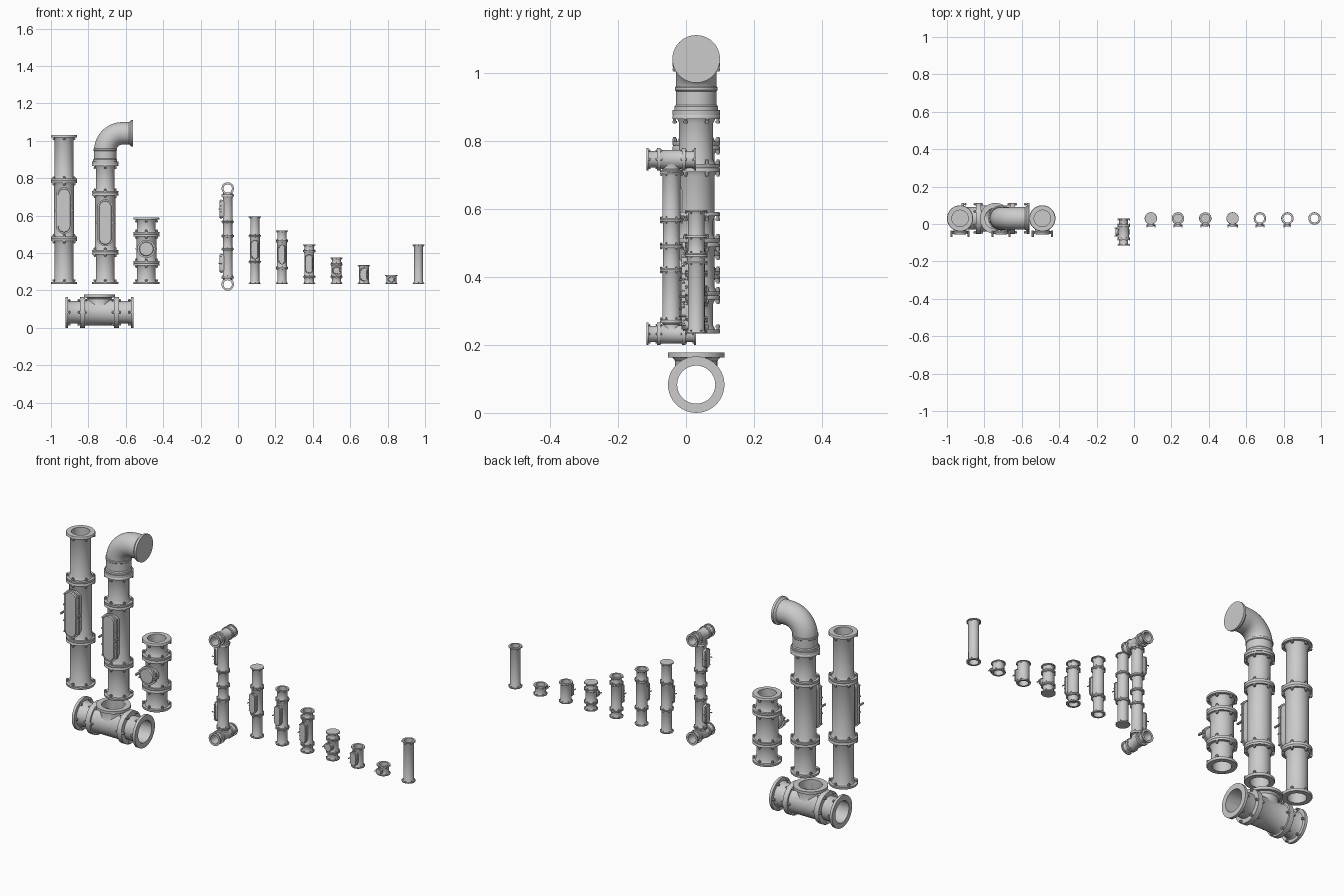
import bpy, bmesh
from math import sin, cos, pi, sqrt
from mathutils import Matrix, Vector

if "Cube" in bpy.data.objects:
    bpy.data.objects.remove(bpy.data.objects["Cube"])

T = Matrix.Translation
R = Matrix.Rotation
SEG = 40


def finish(name, bm, M):
    bmesh.ops.remove_doubles(bm, verts=bm.verts, dist=1e-6)
    bmesh.ops.recalc_face_normals(bm, faces=bm.faces)
    me = bpy.data.meshes.new(name)
    bm.to_mesh(me)
    bm.free()
    ob = bpy.data.objects.new(name, me)
    bpy.context.collection.objects.link(ob)
    ob.matrix_world = M
    return ob


def skin(bm, loops, wrap=False, caps=False):
    """Bridge successive vertex loops with quads."""
    n = len(loops[0])
    pairs = list(zip(loops, loops[1:])) + ([(loops[-1], loops[0])] if wrap else [])
    for a, b in pairs:
        for i in range(n):
            bm.faces.new((a[i], a[(i + 1) % n], b[(i + 1) % n], b[i]))
    if caps:
        bm.faces.new(loops[0])
        bm.faces.new(loops[-1])


def sweep(name, frames, M, wrap=False, caps=False):
    """Rings of given radius placed on frames (matrix, radius)."""
    bm = bmesh.new()
    ang = [2 * pi * i / SEG for i in range(SEG)]
    loops = [[bm.verts.new(f @ Vector((r * cos(a), r * sin(a), 0))) for a in ang] for f, r in frames]
    skin(bm, loops, wrap, caps)
    return finish(name, bm, M)


def lathe(name, prof, M, **k):
    return sweep(name, [(T((0, 0, z)), r) for r, z in prof], M, **k)


def rod(bm, loc, r, length, rot=Matrix()):
    bmesh.ops.create_cone(bm, cap_ends=True, segments=8, radius1=r, radius2=r,
                          depth=length, matrix=T(loc) @ rot)


def bolts(name, rings, M, n=6):
    """rings: (z, pitch radius, bolt radius, length)"""
    bm = bmesh.new()
    for z, p, r, length in rings:
        for i in range(n):
            a = 2 * pi * (i + .5) / n
            at = lambda dz: (p * cos(a), p * sin(a), z + dz)
            rod(bm, at(0), r, length)
            rod(bm, at(length * .3), r * 1.5, length * .22)
            rod(bm, at(-length * .3), r * 1.5, length * .22)
    return finish(name, bm, M)


def hatch(name, M, pipe_r, w, h, d):
    """Obround inspection door facing -y: half width w, half height h, reach d."""
    bm = bmesh.new()
    n, e = 12, h - w

    def outline(r):
        pts = [(r * cos(pi * i / n), e + r * sin(pi * i / n)) for i in range(n + 1)]
        return pts + [(-x, -z) for x, z in pts]
    # neck starts on the pipe surface
    loops = [[bm.verts.new((x, -sqrt(pipe_r ** 2 - x * x), z)) for x, z in outline(w * .82)]]
    for r, y in ((.82, .8), (1, .8), (1, .91), (.8, .91), (.74, 1)):
        loops.append([bm.verts.new((x, -d * y, z)) for x, z in outline(w * r)])
    skin(bm, loops)
    bm.faces.new(loops[-1])
    # clamp lugs round the rim, long ones at mid height
    turn = R(pi / 2, 4, 'X')
    for sx in (-1, 1):
        rod(bm, (sx * w * 1.08, -d * .95, 0), w * .13, d * .42, turn)
        for sz in (-1, 1):
            rod(bm, (sx * w * .9, -d * .87, sz * (e + w * .35)), w * .1, d * .2, turn)
            if e > w:
                rod(bm, (sx * w * .95, -d * .87, sz * e * .5), w * .1, d * .2, turn)
    return finish(name, bm, M)


def column(name, x, y, zs, big=False, bodies=(), doors=(), face=0, cap=None):
    """Flanged stack; zs are joint heights, bodies the wider segments, doors (z, w, h)."""
    r, f, bore, t, d = (.05, .07, .044, .012, .086) if big else (.0245, .033, .0222, .005, .043)
    out = []
    for i, (a, b) in enumerate(zip(zs, zs[1:])):
        q = r * 1.08 if i in bodies else r
        out += [(f * .97, a), (f, a + t * .3), (f, a + t), (q + t * .5, a + t), (q, a + t * 2),
                (q, b - t * 2), (q + t * .5, b - t), (f, b - t), (f, b - t * .3), (f * .97, b)]
    lo, hi = zs[0], zs[-1]
    M = T((x, y, 0))
    if cap is None:
        lathe(name, [(bore, lo)] + out + [(bore, hi)], M, wrap=True)
    else:
        lathe(name, [(0, lo + cap), (bore, lo + cap), (bore, lo)] + out
              + [(bore, hi), (bore, hi - cap), (0, hi - cap)], M)
    rings = [(z, f - t * .55, t * .36, t * 4.2) for z in zs[1:-1]]
    rings += [(lo + t * 1.1, f - t * .55, t * .36, t * 2.2), (hi - t * 1.1, f - t * .55, t * .36, t * 2.2)]
    bolts(name + "_bolts", rings, M)
    for i, (z, w, h) in enumerate(doors):
        hatch(f"{name}_hatch_{i + 1}", T((x, y, z)) @ R(face, 4, 'Z'), r * 1.07, w, h, d)


def boolean(ob, cutter, op):
    m = ob.modifiers.new("cut", 'BOOLEAN')
    m.operation, m.object, m.solver = op, cutter, 'EXACT'
    bpy.context.view_layer.objects.active = ob
    bpy.ops.object.modifier_apply(modifier=m.name)
    bpy.data.objects.remove(cutter)


def tee(name, M, s):
    """Flanged tee: run along local x, branch along +z."""
    f, b = .083, .056
    half = [(.07, .0), (.07, .07), (.074, .078), (f, .078), (f, .104), (.06, .104),
            (.06, .158), (.066, .168), (f, .168), (f, .182)]
    prof = [(r * s, -z * s) for r, z in reversed(half[1:])] + [(r * s, z * s) for r, z in half]
    run = M @ R(pi / 2, 4, 'Y')
    ob = lathe(name, prof, run, caps=True)
    neck = [(.062, 0), (.062, .07), (.07, .08), (f, .08), (f, .094)]
    branch = lathe("branch", [(r * s, z * s) for r, z in neck], M, caps=True)
    bore1 = lathe("bore1", [(b * s, -.3 * s), (b * s, .3 * s)], run, caps=True)
    bore2 = lathe("bore2", [(b * s, 0), (b * s, .3 * s)], M, caps=True)
    bpy.context.view_layer.update()
    boolean(ob, branch, 'UNION')
    boolean(ob, bore1, 'DIFFERENCE')
    boolean(ob, bore2, 'DIFFERENCE')
    p, q = .075 * s, .0045 * s
    bolts(name + "_bolts", [(k * s, p, q, .05 * s) for k in (-.091, .091)]
          + [(k * s, p, q, .028 * s) for k in (-.168, .168)], run)


Y = .03
# large columns
column("tall_column", -.93, Y, [.233, .475, .785, 1.03], True, (1,), [(.627, .042, .125)], cap=.15)
column("elbow_column", -.71, Y, [.233, .405, .72, .876], True, (1,), [(.562, .042, .125)], cap=.1)
column("short_column", -.49, Y, [.233, .345, .5, .59], True, (1,), [(.422, .048, .0481)], cap=.07)

# elbow on top of the second column
bend, zc, rr = .093, .947, .06
fr = [(T((0, 0, z)), r) for r, z in ((.07, .876), (.07, .89), (.064, .89), (.064, .9), (.06, .905), (.06, .94))]
for i in range(13):
    a = pi / 2 * i / 12
    fr.append((T((bend * (1 - cos(a)), 0, zc + bend * sin(a))) @ R(a, 4, 'Y'), rr))
fr += [(T((px, 0, zc + bend)) @ R(pi / 2, 4, 'Y'), r)
       for r, px in ((.06, .128), (.066, .135), (.07, .137), (.07, .149))]
sweep("elbow", fr, T((-.71, Y, 0)), caps=True)
lathe("elbow_collar", [(.06, .945), (.063, .948), (.063, .956), (.06, .959)], T((-.71, Y, 0)))

# large tee below
tee("large_tee", T((-.741, Y, .083)), 1)

# riser with a small tee at each end
turn = R(pi / 2, 4, 'Z')
tee("riser_lower_tee", T((-.055, -.043, .232)) @ turn, .4)
tee("riser_upper_tee", T((-.055, -.043, .745)) @ R(pi, 4, 'X') @ turn, .4)
column("riser", -.055, -.043, [.27, .42, .49, .567, .707], False, (0, 3),
       [(.345, .02, .052), (.635, .02, .052)], face=-pi / 2)

# row of small pieces
B = .233
column("small_column_1", .09, Y, [B, .353, .492, .596], False, (1,), [(.418, .02, .053)], cap=0)
column("small_column_2", .235, Y, [B, .32, .465, .521], False, (1,), [(.392, .02, .053)], cap=.03)
column("small_column_3", .381, Y, [B, .273, .41, .446], False, (1,), [(.342, .02, .053)], cap=.02)
column("small_column_4", .527, Y, [B, .273, .34, .375], False, (1,), [(.306, .023, .0231)], cap=0)
column("hatch_piece", .673, Y, [B, .337], False, (0,), [(.285, .02, .038)])
column("round_hatch_piece", .82, Y, [B, .283], False, (0,), [(.258, .017, .0171)])
column("plain_pipe", .965, Y, [B, .446])

bpy.ops.object.select_all(action='SELECT')
bpy.ops.object.shade_smooth_by_angle(angle=.6)
